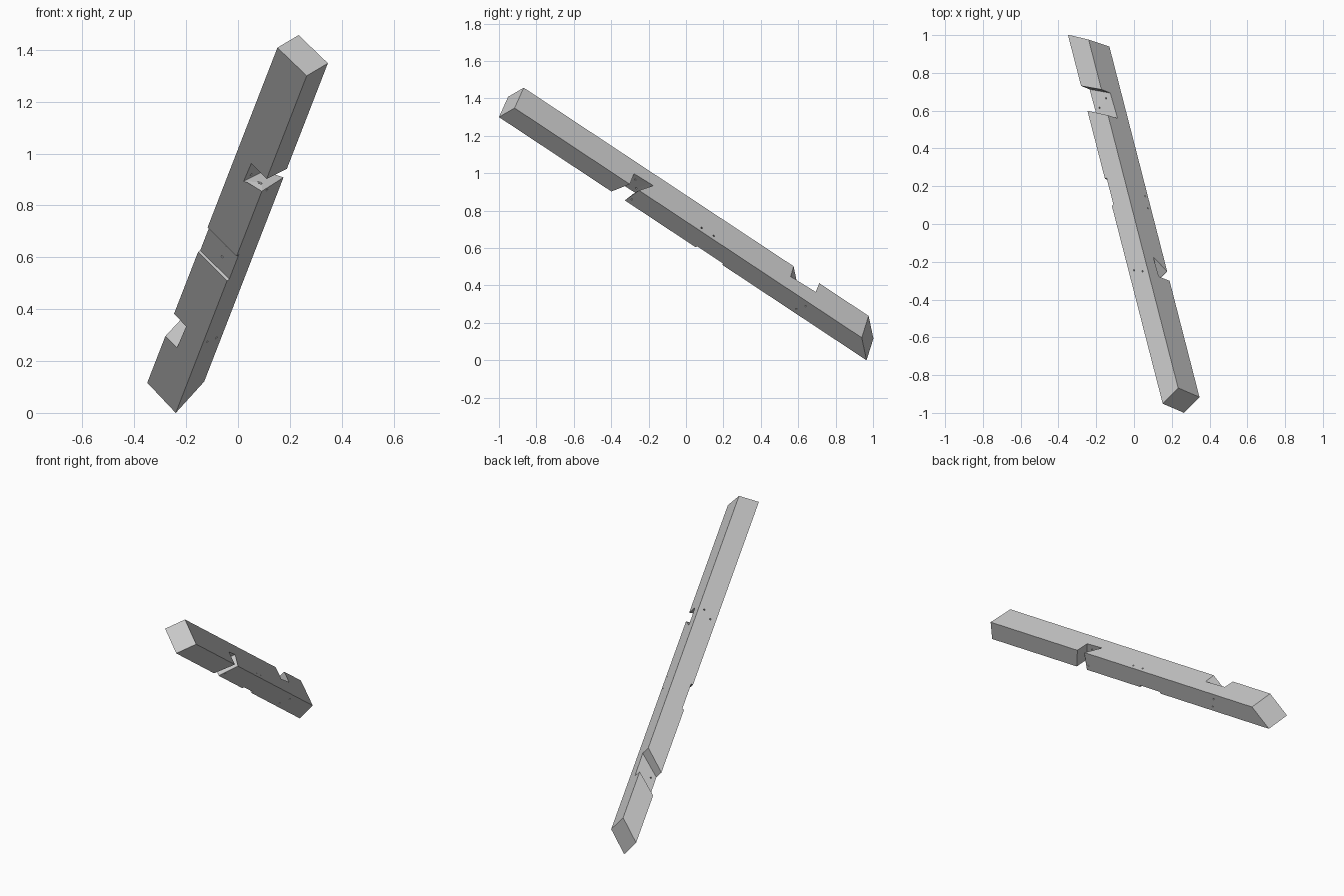
import bpy, bmesh, math
from mathutils import Vector

cube = bpy.data.objects.get("Cube")
if cube:
    bpy.data.objects.remove(cube, do_unlink=True)

# Beam frame: s runs along the beam, a across its depth, b across its width
ORIGIN = Vector((0.265, -1.0, 1.30))
ALONG = Vector((-0.2096, 0.8155, -0.5395)).normalized()
WIDE = Vector((0.70, 0.508, 0.50))
WIDE = (WIDE - ALONG * WIDE.dot(ALONG)).normalized()
DEEP = WIDE.cross(ALONG)
DEPTH, WIDTH = 0.164, 0.124
OVER = 0.03


def place(s, a, b):
    return ORIGIN + ALONG * s + DEEP * a + WIDE * b


def loft(name, ring_0, ring_1):
    """Solid between two rings of (s, a, b) points."""
    bm = bmesh.new()
    r0 = [bm.verts.new(place(*p)) for p in ring_0]
    r1 = [bm.verts.new(place(*p)) for p in ring_1]
    n = len(r0)
    bm.faces.new(r0)
    bm.faces.new(r1)
    for i in range(n):
        j = (i + 1) % n
        bm.faces.new((r0[i], r0[j], r1[j], r1[i]))
    bmesh.ops.recalc_face_normals(bm, faces=bm.faces)
    mesh = bpy.data.meshes.new(name)
    bm.to_mesh(mesh)
    bm.free()
    obj = bpy.data.objects.new(name, mesh)
    bpy.context.collection.objects.link(obj)
    return obj


def slot(name, near, far):
    """Notch cutter: (s, a) outlines on the two side faces, run past both."""
    k = OVER / WIDTH
    ring_0, ring_1 = [], []
    for (s0, a0), (s1, a1) in zip(near, far):
        ds, da = (s1 - s0) * k, (a1 - a0) * k
        ring_0.append((s0 - ds, a0 - da, -OVER))
        ring_1.append((s1 + ds, a1 + da, WIDTH + OVER))
    return loft(name, ring_0, ring_1)


def hole(name, start, end, axis, radius=0.005, sides=10):
    """Peg hole cutter with round rings facing axis 1 (depth) or 2 (width)."""
    rings = []
    for point in (start, end):
        ring = []
        for i in range(sides):
            t = 2 * math.pi * i / sides
            p = list(point)
            p[0] += radius * math.cos(t)
            p[3 - axis] += radius * math.sin(t)
            ring.append(p)
        rings.append(ring)
    return loft(name, *rings)


# Beam with bevelled ends
corners = [(0, 0), (DEPTH, 0), (DEPTH, WIDTH), (0, WIDTH)]
beam = loft("timber_beam",
            [(0.03 * a + 0.2 * b, a, b) for a, b in corners],
            [(2.41 - 0.06 * a - 0.88 * b, a, b) for a, b in corners])

cutters = []
# Undercut notch on the underside
cutters.append(slot("underside_notch",
                    [(0.737, -OVER), (0.737, 0.087), (0.867, 0.09), (0.814, -OVER)],
                    [(0.78, -OVER), (0.78, 0.083), (0.905, 0.088), (0.826, -OVER)]))
# Skewed notch on the upper side
top = DEPTH + OVER
cutters.append(slot("upper_notch",
                    [(1.905, top), (1.91, 0.094), (2.068, 0.098), (2.068, top)],
                    [(1.797, top), (1.805, 0.088), (1.967, 0.095), (1.967, top)]))
# Shallow housing on one side face
housing = [(1.29, -OVER), (1.29, top), (1.465, top), (1.465, -OVER)]
cutters.append(loft("side_housing",
                    [(s, a, -OVER) for s, a in housing],
                    [(s, a, 0.012) for s, a in housing]))
# Peg holes through the notches and the housing
for s, b in [(0.849, 0.035), (0.81, 0.088), (1.93, 0.03), (1.955, 0.088)]:
    cutters.append(hole("notch_peg_hole", (s, -OVER, b), (s, top, b), 1))
for s in (1.24, 1.32):
    cutters.append(hole("housing_peg_hole", (s + 0.09, 0.08, -OVER),
                        (s - 0.015, 0.014, WIDTH + OVER), 2))

# Cut everything from the beam
bpy.context.view_layer.objects.active = beam
for cutter in cutters:
    mod = beam.modifiers.new(cutter.name, "BOOLEAN")
    mod.operation = "DIFFERENCE"
    mod.solver = "EXACT"
    mod.object = cutter
    cutter.hide_render = True
    bpy.ops.object.modifier_apply(modifier=mod.name)
    bpy.data.objects.remove(cutter, do_unlink=True)

# Single grey finish
grey = bpy.data.materials.new("plain_grey")
grey.use_nodes = True
color = (0.6, 0.6, 0.6, 1.0)
grey.diffuse_color = color
grey.node_tree.nodes["Principled BSDF"].inputs["Base Color"].default_value = color
beam.data.materials.clear()
beam.data.materials.append(grey)
for poly in beam.data.polygons:
    poly.material_index = 0
    poly.use_smooth = False
